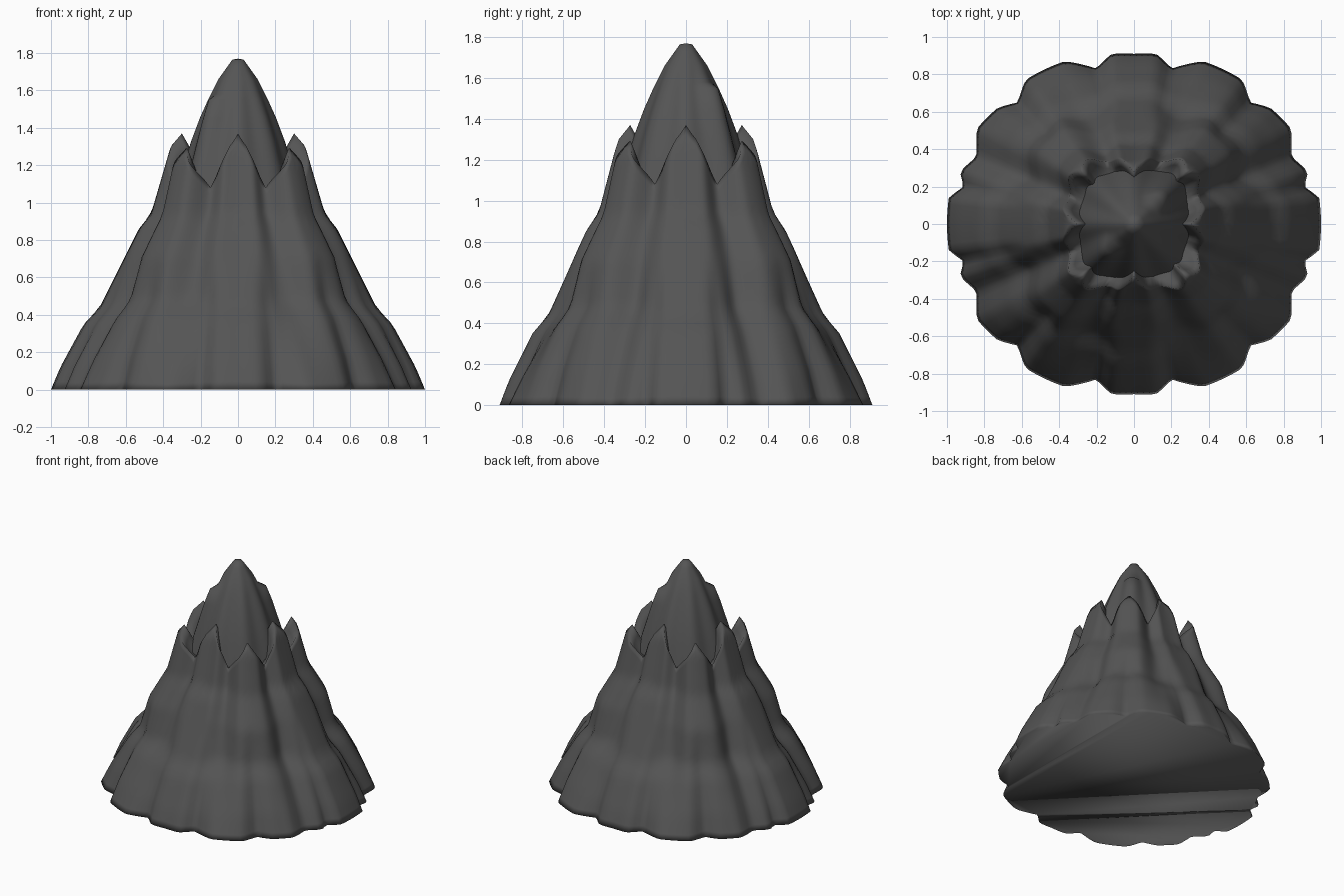
import bpy, bmesh, math

cube = bpy.data.objects.get("Cube")
if cube:
    bpy.data.objects.remove(cube, do_unlink=True)

rock = bpy.data.materials.new("dark grey rock")
rock.use_nodes = True
rock.diffuse_color = (0.09, 0.09, 0.09, 1)
rock.node_tree.nodes["Principled BSDF"].inputs["Base Color"].default_value = (0.09, 0.09, 0.09, 1)

COLS = 180


def lerp_table(table, x):
    """Piecewise linear lookup in a list of (x, y) pairs."""
    for (x0, y0), (x1, y1) in zip(table, table[1:]):
        if x <= x1:
            return y0 + (y1 - y0) * max(0, x - x0) / (x1 - x0)
    return table[-1][1]


def fold(angle):
    """Fold an angle into the first quadrant, in degrees."""
    a = math.degrees(angle) % 180
    return min(a, 180 - a)


# Scalloped foot outline for one quadrant, mirrored to all four
FOOT = [(1, 0), (0.99, 0.14), (0.91, 0.2), (0.93, 0.28), (0.84, 0.36),
        (0.84, 0.51), (0.73, 0.62), (0.62, 0.65), (0.58, 0.77),
        (0.37, 0.87), (0.2, 0.83), (0.12, 0.91), (0, 0.91)]
OUTLINE = [(math.degrees(math.atan2(y, x)), math.hypot(x, y)) for x, y in FOOT]

# Slope radius by height, on the four faces and on the four diagonal ridges
FACE = [(0, 1), (0.12, 0.95), (0.35, 0.825), (0.44, 0.74), (0.86, 0.53),
        (0.94, 0.465), (1.3, 0.36), (1.37, 0.3)]
RIDGE = [(0, 0.96), (0.17, 0.89), (0.38, 0.78), (0.48, 0.7), (0.71, 0.64),
         (0.93, 0.51), (1.23, 0.43), (1.3, 0.38)]

# Crest height by angle: eight pinnacles with notches between them
CREST = [(0, 1.37), (8, 1.3), (24, 1.08), (36, 1.2), (45, 1.3), (54, 1.2),
         (66, 1.08), (82, 1.3), (90, 1.37)]


def smooth_bump(x, width):
    return 0.5 + 0.5 * math.cos(math.pi * min(1, abs(x) / width))


def blended(q, z):
    """Slope radius before scallops and gullies are cut."""
    turn = math.radians(2 * q)
    face = lerp_table(FACE, z) * (0.955 + 0.045 * math.cos(turn))
    return face + (lerp_table(RIDGE, z) - face) * math.sin(turn) ** 2


def slope_point(a, z):
    """Radius of the outer slope at an angle and height."""
    q = fold(a)
    # foot scallops fade upward while the gullies deepen
    scallop = (lerp_table(OUTLINE, q) - blended(q, 0)) * max(0, 1 - z / 0.75)
    gully = smooth_bump(q - 24, 14) + smooth_bump(q - 66, 14)
    return blended(q, z) + scallop - 0.07 * gully * min(1, z / 0.5)


def make_object(name, rings, cap_bottom, tip):
    """Skin a stack of closed rings, then close it with a tip point."""
    bm = bmesh.new()
    loops = [[bm.verts.new(p) for p in ring] for ring in rings]
    n = len(loops[0])
    for lo, hi in zip(loops, loops[1:]):
        for i in range(n):
            j = (i + 1) % n
            bm.faces.new((lo[i], lo[j], hi[j], hi[i]))
    top = bm.verts.new(tip)
    for i in range(n):
        bm.faces.new((loops[-1][i], loops[-1][(i + 1) % n], top))
    if cap_bottom:
        bm.faces.new(list(reversed(loops[0])))
    for f in bm.faces:
        f.smooth = True
    mesh = bpy.data.meshes.new(name)
    bm.to_mesh(mesh)
    bm.free()
    mesh.materials.append(rock)
    obj = bpy.data.objects.new(name, mesh)
    bpy.context.collection.objects.link(obj)


def polar(a, r, z):
    return (r * math.cos(a), r * math.sin(a), z)


angles = [2 * math.pi * i / COLS for i in range(COLS)]

# Mountain slopes with the ring of pinnacles
STEPS = 30
rings = []
for k in range(STEPS + 1):
    ring = []
    for a in angles:
        z = lerp_table(CREST, fold(a)) * k / STEPS
        ring.append(polar(a, slope_point(a, z), z))
    rings.append(ring)
# Inner side of the pinnacles, falling to a hidden floor
for inset, drop in ((0.04, 0.07), (0.11, 0.2)):
    ring = []
    for a in angles:
        h = lerp_table(CREST, fold(a))
        z = max(min(h, 1.06), h - drop)
        ring.append(polar(a, slope_point(a, h) - inset, z))
    rings.append(ring)
make_object("mountain_slopes", rings, True, (0, 0, 1.0))

# Central peak, with fluted sides and a shoulder on two opposite corners
PEAK = [(1.0, 0.34), (1.2, 0.29), (1.33, 0.25), (1.45, 0.205), (1.57, 0.15),
        (1.66, 0.105), (1.73, 0.055), (1.765, 0.03)]
SHOULDER = [(1.0, 0.03), (1.33, 0.03), (1.55, 0.045), (1.58, 0)]
rings = []
for z, r in PEAK[:4] + [(1.55, 0.16), (1.58, 0.145)] + PEAK[5:]:
    fade = min(1, (1.77 - z) / 0.3)
    ring = []
    for a in angles[::2]:
        flute = 1 - 0.08 * fade * (1 - math.cos(8 * a)) / 2
        corner = max(0, math.sin(2 * a)) ** 4
        ring.append(polar(a, r * flute + lerp_table(SHOULDER, z) * corner, z))
    rings.append(ring)
make_object("central_peak", rings, False, (0, 0, 1.77))
